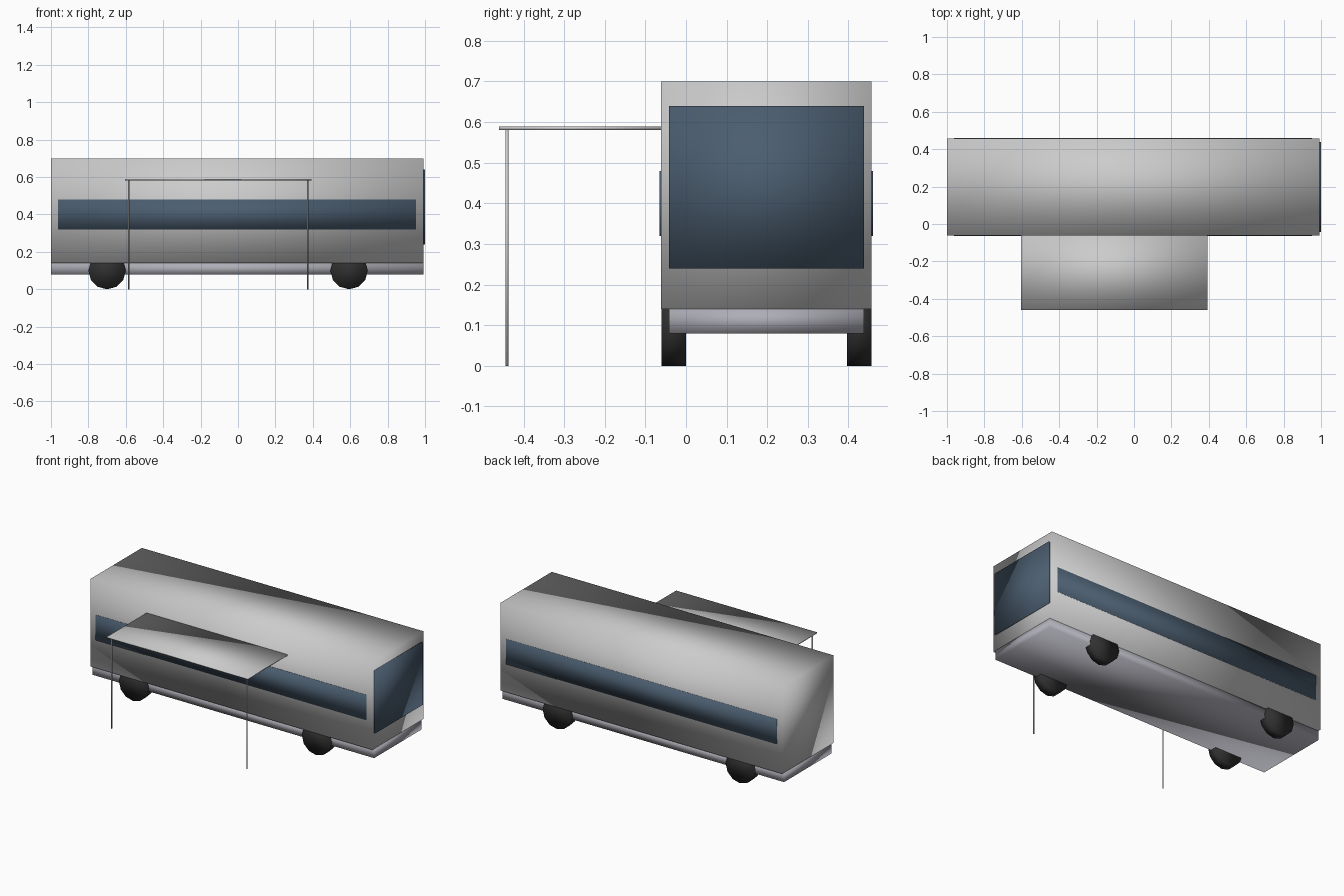
import bpy, math

if "Cube" in bpy.data.objects:
    bpy.data.objects.remove(bpy.data.objects["Cube"])


def material(name, rgb):
    m = bpy.data.materials.new(name)
    m.diffuse_color = (*rgb, 1)
    m.use_nodes = True
    m.node_tree.nodes["Principled BSDF"].inputs["Base Color"].default_value = m.diffuse_color
    return m


GLASS = material("dark_glass", (0.07, 0.11, 0.16))
RUBBER = material("rubber", (0.03, 0.03, 0.03))
SKIRT = material("skirt_grey", (0.42, 0.42, 0.47))


def finish(name, mat):
    ob = bpy.context.object
    ob.name = name
    bpy.ops.object.transform_apply(location=False, rotation=True, scale=True)
    bpy.ops.object.shade_smooth()
    if mat:
        ob.data.materials.append(mat)
    return ob


def box(name, x, y, z, mat=None):
    """Box from (min, max) ranges on each axis."""
    bpy.ops.mesh.primitive_cube_add(size=1, location=[sum(r) / 2 for r in (x, y, z)])
    bpy.context.object.scale = [r[1] - r[0] for r in (x, y, z)]
    return finish(name, mat)


def cylinder(name, radius, depth, loc, sides, rot=(0, 0, 0), mat=None):
    bpy.ops.mesh.primitive_cylinder_add(vertices=sides, radius=radius, depth=depth,
                                        location=loc, rotation=rot)
    return finish(name, mat)


X = (-1.0, 0.992)
Y0, Y1 = -0.061, 0.457

# Coach body and the narrower skirt below it
box("body", X, (Y0, Y1), (0.14, 0.70))
box("skirt", X, (-0.042, 0.438), (0.08, 0.14), SKIRT)

# Windscreen on the +x end, long window band on each side
box("windscreen", (0.988, 1.0), (-0.042, 0.438), (0.24, 0.64), GLASS)
for side, y in (("near", (Y0 - 0.004, Y0 + 0.004)), ("far", (Y1 - 0.004, Y1 + 0.003))):
    box(f"{side}_side_window", (-0.962, 0.952), y, (0.32, 0.48), GLASS)

# Wheels, almost flush with the body sides
for end, x in (("rear", -0.70), ("front", 0.594)):
    for side, y in (("near", Y0 + 0.0305), ("far", Y1 - 0.0305)):
        cylinder(f"{end}_{side}_wheel", 0.1, 0.06, (x, y, 0.1), 12,
                 (math.pi / 2, 0, 0), RUBBER)

# Awning canopy with its two poles
box("awning", (-0.604, 0.392), (-0.46, Y0), (0.581, 0.589))
for side, x in (("left", -0.585), ("right", 0.372)):
    cylinder(f"{side}_awning_pole", 0.004, 0.582, (x, -0.441, 0.291), 8)
